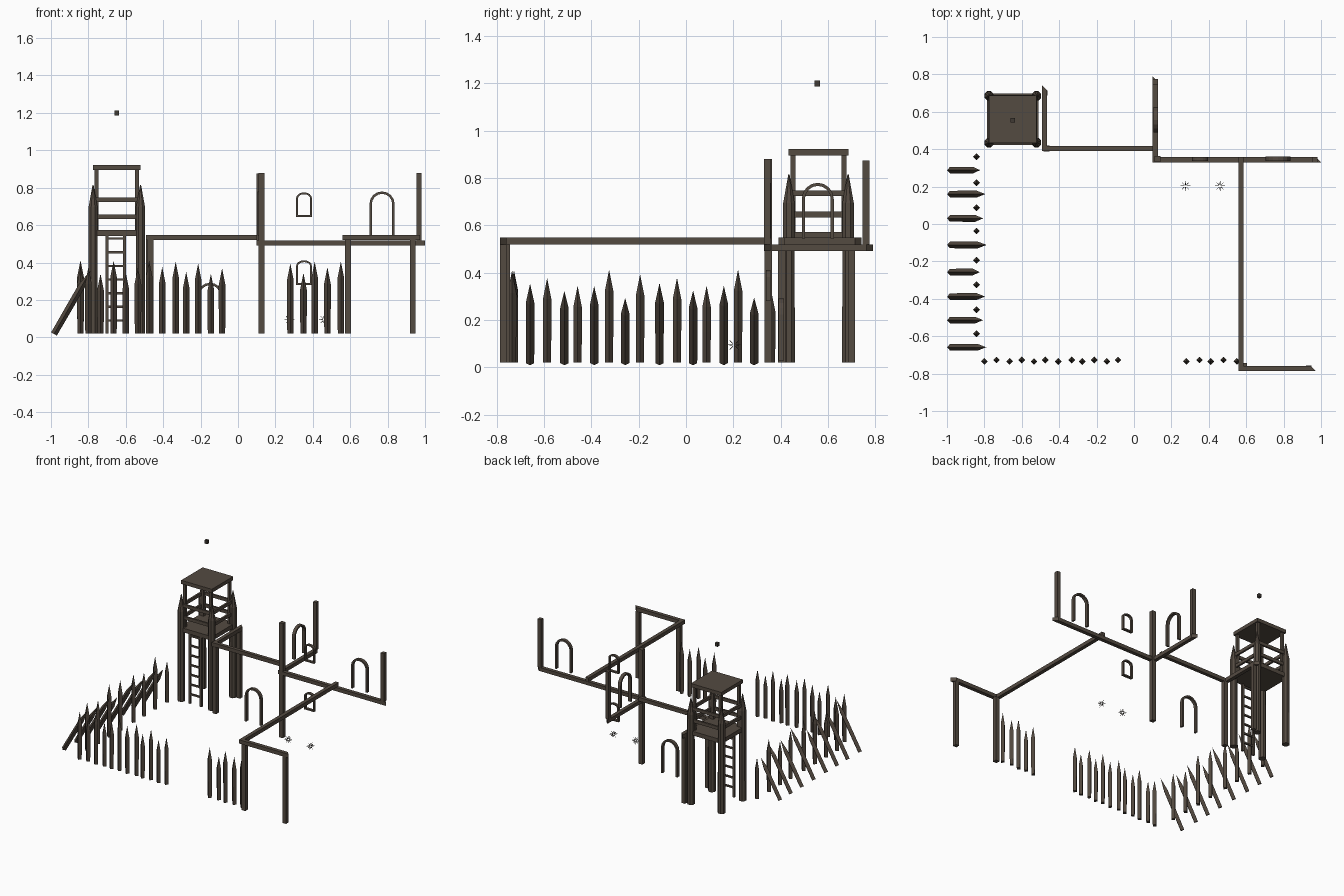
import bpy, bmesh, math
from mathutils import Vector

if "Cube" in bpy.data.objects:
    bpy.data.objects.remove(bpy.data.objects["Cube"])


def material(name, rgb):
    m = bpy.data.materials.new(name)
    m.diffuse_color = (*rgb, 1)
    m.use_nodes = True
    m.node_tree.nodes["Principled BSDF"].inputs["Base Color"].default_value = m.diffuse_color
    return m


TIMBER = material("brown_timber", (0.088, 0.069, 0.053))
STAKE = material("stake_wood", (0.08, 0.062, 0.047))
DARK = material("dark_trim", (0.05, 0.042, 0.034))


def finish(name, bm, mat):
    bmesh.ops.recalc_face_normals(bm, faces=bm.faces)
    me = bpy.data.meshes.new(name)
    bm.to_mesh(me)
    bm.free()
    me.materials.append(mat)
    ob = bpy.data.objects.new(name, me)
    bpy.context.collection.objects.link(ob)
    return ob


def prism(name, plan, z0, z1, mat=TIMBER):
    """Extrude a plan outline between two heights."""
    bm = bmesh.new()
    f = bm.faces.new([bm.verts.new((x, y, z0)) for x, y in plan])
    low = [bm.verts.new((x, y, z1)) for x, y in plan]
    bm.faces.new(low)
    base, n = list(f.verts), len(plan)
    for i in range(n):
        j = (i + 1) % n
        bm.faces.new([base[i], base[j], low[j], low[i]])
    return finish(name, bm, mat)


def box(name, x0, x1, y0, y1, z0, z1, mat=TIMBER):
    return prism(name, [(x0, y0), (x1, y0), (x1, y1), (x0, y1)], z0, z1, mat)


def log(name, a, b, rings, sides, mat=STAKE, turn=0.0):
    """Loft (fraction, radius) rings along a-b; a zero radius makes a point."""
    a, b = Vector(a), Vector(b)
    d = b - a
    q = Vector((0, 0, 1)).rotation_difference(d.normalized())
    bm = bmesh.new()
    loops = []
    for t, r in rings:
        n = sides if r else 1
        loops.append([bm.verts.new(a + d * t + q @ Vector((
            r * math.cos(turn + 2 * math.pi * i / n),
            r * math.sin(turn + 2 * math.pi * i / n), 0))) for i in range(n)])
    for lo, hi in zip(loops, loops[1:]):
        for i in range(sides):
            j = (i + 1) % sides
            bm.faces.new([lo[i], lo[j], hi[0]] if len(hi) == 1 else
                         [lo[i], lo[j], hi[j], hi[i]])
    bm.faces.new(loops[0])
    if len(loops[-1]) > 1:
        bm.faces.new(loops[-1])
    return finish(name, bm, mat)


def arch(name, cx, cy, w, z0, z1, rise, t, depth, along_y=False, sill=False):
    """Arched frame: jambs with a curved head, optional sill."""
    def outline(inset):
        h, r = w / 2 - inset, rise - inset
        base = z0 + (inset if sill else 0)
        return ([(-h, base)] + [(-h * math.cos(k * math.pi / 8), z1 - rise + r * math.sin(k * math.pi / 8))
                                for k in range(9)] + [(h, base)])
    bm = bmesh.new()
    secs = []
    for (xo, zo), (xi, zi) in zip(outline(0), outline(t)):
        sec = []
        for u, z, d in ((xo, zo, -1), (xi, zi, -1), (xi, zi, 1), (xo, zo, 1)):
            d *= depth / 2
            co = (cx + d, cy + u, z) if along_y else (cx + u, cy + d, z)
            sec.append(bm.verts.new(co))
        secs.append(sec)
    pairs = list(zip(secs, secs[1:]))
    if sill:
        pairs.append((secs[-1], secs[0]))
    else:
        bm.faces.new(secs[0])
        bm.faces.new(secs[-1])
    for p, q in pairs:
        for i in range(4):
            j = (i + 1) % 4
            bm.faces.new([p[i], p[j], q[j], q[i]])
    return finish(name, bm, TIMBER)


# Wall-top beams with mitred free ends
prism("beam_west", [(-.492, .39), (-.465, .39), (-.465, .715), (-.492, .742)], .52, .548)
box("beam_north", -.465, .102, .39, .416, .52, .548)
prism("beam_mid", [(.10, .33), (.127, .33), (.127, .763), (.10, .79)], .492, .519)
prism("beam_east", [(.127, .33), (1.0, .33), (.972, .358), (.127, .358)], .492, .519)
box("beam_long", .558, .586, -.758, .358, .52, .548)
prism("beam_south", [(.558, -.787), (.972, -.787), (.944, -.758), (.558, -.758)], .52, .548)

# Wall corner and end posts
for name, x, y, z0, z1, r in (
        ("corner_post_west", -.469, .404, .02, .52, .016), ("end_post_west", -.477, .70, .02, .52, .014),
        ("corner_post_mid", .125, .347, .02, .88, .016), ("end_post_mid", .114, .761, .519, .875, .014),
        ("end_post_east", .968, .344, .519, .88, .014), ("corner_post_south", .588, -.76, .02, .52, .016),
        ("end_post_south", .935, -.772, .02, .52, .015)):
    box(name, x - r, x + r, y - r, y + r, z0, z1)

# Door and window frames
arch("door_lower", -.15, .402, .135, .03, .292, .068, .013, .024)
arch("door_east", .77, .348, .135, .545, .78, .068, .013, .024)
arch("door_mid", .117, .557, .135, .545, .78, .068, .013, .024, along_y=True)
arch("window_upper", .353, .348, .084, .643, .775, .03, .01, .02, sill=True)
arch("window_lower", .353, .348, .084, .281, .412, .03, .01, .02, sill=True)

# Watchtower: pointed legs, floor, roof, inner posts and rails
TX, TY = -.648, .56
for sx in (-1, 1):
    for sy in (-1, 1):
        x, y = TX + sx * .127, TY + sy * .125
        log("tower_leg", (x, y, .02), (x, y, .815),
            [(0, .027), (.85, .026), (1, .003)], 8, TIMBER, math.pi / 8)
        x, y = TX + sx * .108, TY + sy * .108
        box("tower_roof_post", x - .01, x + .01, y - .01, y + .01, .57, .897)
box("tower_floor", TX - .138, TX + .138, TY - .138, TY + .138, .542, .573)
box("tower_roof", TX - .127, TX + .127, TY - .127, TY + .127, .895, .922)
for z in (.646, .736):
    for s in (-1, 1):
        box("tower_rail_x", TX - .12, TX + .12, TY + s * .122 - .007, TY + s * .122 + .007, z - .012, z + .012)
        box("tower_rail_y", TX + s * .122 - .007, TX + s * .122 + .007, TY - .12, TY + .12, z - .012, z + .012)
box("tower_top_marker", TX - .011, TX + .011, TY - .016, TY + .006, 1.187, 1.213, DARK)

# Ladder
for s in (-1, 1):
    x = -.653 + s * .047
    box("ladder_side", x - .008, x + .008, .422, .438, .02, .542)
for i in range(7):
    z = .09 + i * .073
    box("ladder_rung", -.70, -.606, .424, .436, z - .006, z + .006)


def stake(name, x, y, h):
    log(name, (x, y, .02), (x, y, h),
        [(0, .0165), (.4, .018), (1 - .09 / (h - .02), .018), (1, 0)], 4)


# Front palisade
front = [(-.80, .375), (-.735, .34), (-.665, .41), (-.60, .345), (-.535, .375), (-.475, .41),
         (-.405, .375), (-.333, .405), (-.277, .35), (-.213, .395), (-.145, .34), (-.085, .37),
         (.28, .395), (.35, .345), (.41, .405), (.478, .375), (.55, .405)]
for i, (x, h) in enumerate(front):
    stake("front_stake", x, -.735 + .008 * (i % 2), h)

# Left palisade: upright stakes alternating with leaning ones
upright = [(.36, .325), (.22, .413), (.087, .345), (-.038, .378),
           (-.194, .393), (-.325, .413), (-.458, .345), (-.587, .378)]
for y, h in upright:
    stake("left_stake", -.842, y, h)
leaning = [(.288, .295), (.16, .345), (.03, .325), (-.112, .357),
           (-.257, .293), (-.388, .343), (-.514, .323), (-.659, .354)]
for y, h in leaning:
    log("leaning_stake", (-.984, y, .018), (-.978 + .56 * (h - .018), y, h),
        [(0, .0175), (.4, .018), (.76, .018), (1, 0)], 4)

# Small spiky bursts on the ground floor
for cx in (.275, .46):
    for dx in (-1, 0, 1):
        for dy in (-1, 0, 1):
            for dz in (-1, 0, 1):
                d = Vector((dx, dy, dz))
                if 0 < d.length < 1.5:
                    d.normalize()
                    c = Vector((cx, .204, .095))
                    log("burst_spike", c + d * .008, c + d * .027, [(0, .002), (1, .0012)], 4, DARK)
